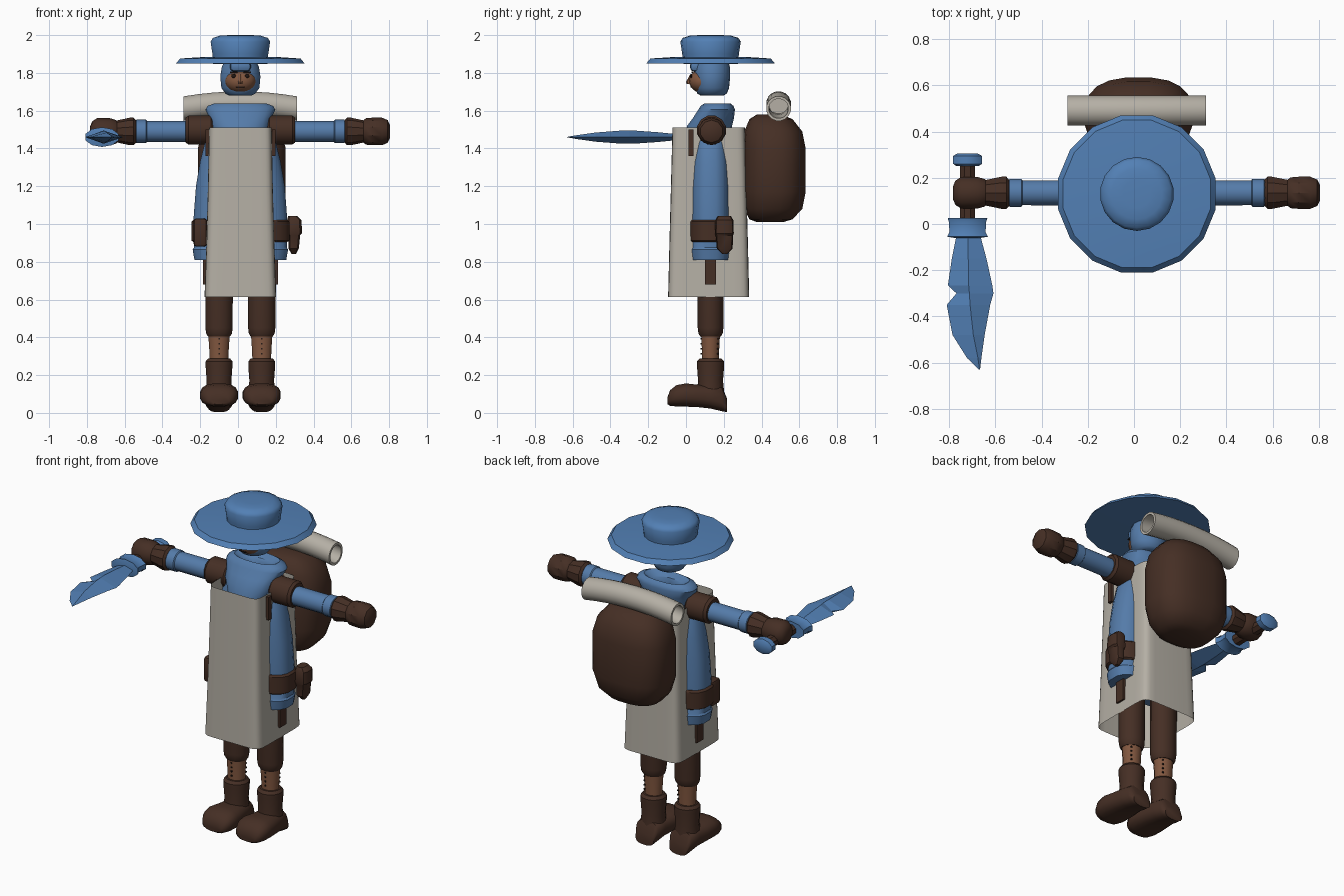
import bpy, bmesh, math
from mathutils import Vector

CX, CY = 0.0125, 0.13   # body axis


def material(name, rgb):
    m = bpy.data.materials.new(name)
    m.diffuse_color = (*rgb, 1)
    return m


BLUE = material("bright blue", (0.085, 0.215, 0.46))
CLOTH = material("tunic blue", (0.09, 0.2, 0.4))
GREY = material("undyed canvas", (0.46, 0.43, 0.375))
LEATHER = material("dark leather", (0.06, 0.028, 0.018))
SKIN = material("brown skin", (0.22, 0.095, 0.05))
DARK = material("near black", (0.018, 0.01, 0.008))


def finish(name, bm, mat, angle=35):
    bmesh.ops.recalc_face_normals(bm, faces=bm.faces)
    me = bpy.data.meshes.new(name)
    bm.to_mesh(me)
    bm.free()
    me.materials.append(mat)
    ob = bpy.data.objects.new(name, me)
    bpy.context.collection.objects.link(ob)
    if angle:
        bpy.ops.object.select_all(action='DESELECT')
        bpy.context.view_layer.objects.active = ob
        ob.select_set(True)
        bpy.ops.object.shade_smooth_by_angle(angle=math.radians(angle))
    return ob


def loft(name, mat, axis, secs, n=16, power=2.0, caps=True, angle=35):
    """Skin rings along an axis; each section is (t, cu, cv, ru, rv)."""
    bm = bmesh.new()
    rings = []
    for t, cu, cv, ru, rv in secs:
        ring = []
        for i in range(n):
            a = 2 * math.pi * (i + 0.5) / n
            c, s = math.cos(a), math.sin(a)
            u = cu + ru * math.copysign(abs(c) ** (2 / power), c)
            v = cv + rv * math.copysign(abs(s) ** (2 / power), s)
            ring.append(bm.verts.new({'x': (t, u, v), 'y': (u, t, v), 'z': (u, v, t)}[axis]))
        rings.append(ring)
    for a, b in zip(rings, rings[1:]):
        for i in range(n):
            j = (i + 1) % n
            bm.faces.new((a[i], a[j], b[j], b[i]))
    if caps:
        bm.faces.new(rings[0])
        bm.faces.new(rings[-1])
    return finish(name, bm, mat, angle)


def upright(name, mat, prof, cx=CX, cy=CY, **kw):
    """Round or oval part on a vertical axis: (z, rx, ry)."""
    return loft(name, mat, 'z', [(z, cx, cy, rx, ry) for z, rx, ry in prof], **kw)


def box(name, mat, lo, hi, bevel=0.0):
    bm = bmesh.new()
    bmesh.ops.create_cube(bm, size=1)
    lo, hi = Vector(lo), Vector(hi)
    for v in bm.verts:
        v.co = (lo + hi) / 2 + v.co * (hi - lo)
    if bevel:
        bmesh.ops.bevel(bm, geom=bm.edges[:], offset=bevel, segments=2, affect='EDGES', profile=0.5)
    return finish(name, bm, mat, 35)


def ball(name, mat, centre, radii, u=14, v=10):
    bm = bmesh.new()
    bmesh.ops.create_uvsphere(bm, u_segments=u, v_segments=v, radius=1)
    for w in bm.verts:
        w.co = Vector(centre) + Vector(w.co[k] * radii[k] for k in range(3))
    return finish(name, bm, mat, 60)


# Hat: wide thin brim and a flared crown
upright("hat_brim", BLUE, [(1.848, 0.1, 0.1), (1.85, 0.347, 0.347), (1.876, 0.325, 0.325),
                           (1.884, 0.2, 0.2), (1.886, 0.1, 0.1)], n=16, angle=30)
upright("hat_crown", BLUE, [(1.87, 0.147, 0.147), (1.9, 0.15, 0.15), (1.965, 0.16, 0.16),
                            (1.985, 0.148, 0.148), (1.997, 0.11, 0.11), (2.0, 0.06, 0.06)], n=18, angle=50)

# Hooded head
upright("hood", CLOTH, [(1.68, 0.06, 0.06), (1.69, 0.08, 0.078), (1.72, 0.102, 0.09), (1.78, 0.108, 0.096),
                        (1.83, 0.1, 0.095), (1.865, 0.085, 0.085)], cy=0.138, n=18, angle=60)
ball("face", SKIN, (CX, 0.09, 1.757), (0.083, 0.074, 0.064), 16, 12)
box("hood_peak", CLOTH, (CX - 0.055, 0.022, 1.808), (CX + 0.055, 0.1, 1.86), 0.018)
loft("nose", SKIN, 'z', [(1.742, CX, 0.018, 0.014, 0.014), (1.752, CX, 0.014, 0.014, 0.014),
                         (1.795, CX, 0.03, 0.006, 0.006)], n=6)
for s in (-1, 1):
    ball("eye", DARK, (CX + s * 0.036, 0.027, 1.784), (0.012, 0.006, 0.011), 8, 6)
    box("brow", DARK, (CX + s * 0.036 - 0.02, 0.028, 1.8), (CX + s * 0.036 + 0.02, 0.037, 1.807))
box("mouth", DARK, (CX - 0.022, 0.024, 1.722), (CX + 0.022, 0.032, 1.727))

# Tunic body, hanging past the tabard at the sides, and its cowl
upright("tunic", CLOTH, [(0.81, 0.245, 0.115), (0.865, 0.255, 0.12), (0.875, 0.248, 0.114), (1.03, 0.25, 0.114),
                         (1.2, 0.237, 0.112), (1.33, 0.215, 0.106), (1.43, 0.19, 0.095), (1.51, 0.15, 0.08)],
        n=20, power=2.8)
loft("cowl", CLOTH, 'z', [(1.46, CX, 0.12, 0.13, 0.13), (1.52, CX, 0.125, 0.158, 0.12),
                          (1.56, CX, 0.145, 0.165, 0.11), (1.605, CX, 0.162, 0.187, 0.098),
                          (1.625, CX, 0.165, 0.175, 0.088), (1.638, CX, 0.166, 0.14, 0.07),
                          (1.61, CX, 0.166, 0.09, 0.045)], n=20, power=2.4, angle=45)

# Canvas tabard: open squared tube
loft("tabard", GREY, 'z', [(1.51, CX, 0.12, 0.166, 0.192), (1.2, CX, 0.12, 0.172, 0.2),
                           (0.9, CX, 0.12, 0.18, 0.208), (0.613, CX, 0.12, 0.19, 0.215)],
     n=28, power=9, caps=False, angle=60)

# Belt, pouches and hanging straps
upright("belt", LEATHER, [(0.905, 0.25, 0.118), (0.912, 0.262, 0.124), (1.012, 0.262, 0.124), (1.022, 0.25, 0.118)],
        n=20, power=2.8)
loft("right_pouch", LEATHER, 'z', [(0.84, 0.295, 0.205, 0.012, 0.012), (0.87, 0.295, 0.205, 0.028, 0.042),
                                   (0.94, 0.298, 0.203, 0.032, 0.046), (0.95, 0.298, 0.203, 0.042, 0.05),
                                   (1.02, 0.298, 0.203, 0.04, 0.048), (1.042, 0.29, 0.203, 0.025, 0.035)],
     n=10, power=3)
box("left_pouch", LEATHER, (-0.235, 0.0, 0.88), (-0.165, 0.09, 1.03), 0.015)
for s in (-1, 1):
    box("hanging_strap", LEATHER, (CX + s * 0.19 - 0.009, 0.1, 0.68), (CX + s * 0.19 + 0.009, 0.16, 0.84))
    box("shoulder_strap", LEATHER, (CX + s * 0.176 - 0.009, 0.012, 1.36), (CX + s * 0.176 + 0.009, 0.04, 1.5))

# Backpack and bedroll
loft("backpack", LEATHER, 'z', [(1.01, 0.02, 0.445, 0.1, 0.07), (1.025, 0.02, 0.45, 0.155, 0.115),
                                (1.08, 0.02, 0.462, 0.205, 0.155), (1.17, 0.02, 0.467, 0.235, 0.168),
                                (1.4, 0.02, 0.467, 0.235, 0.168), (1.49, 0.02, 0.462, 0.21, 0.155),
                                (1.555, 0.02, 0.45, 0.155, 0.115), (1.58, 0.02, 0.44, 0.09, 0.065)],
     n=20, power=2.6, angle=60)
roll = [(CX + 0.3 * k / 4, 0.49, 1.637 - 0.026 * (k / 4) ** 2, 0.066, 0.066) for k in range(-4, 5)]
inner = [(t, a, b, 0.052, 0.052) for t, a, b, _, _ in roll]
loft("bedroll", GREY, 'x', inner[3::-1] + roll + inner[:4:-1], n=16)

# Arms: mirrored sleeves, shoulder cuffs and gauntlets
for s in (-1, 1):
    def limb(name, mat, prof, n=14, z=1.49):
        loft(name, mat, 'x', [(CX + s * x, 0.135, z, r, r) for x, r in prof], n=n)
    limb("sleeve", CLOTH, [(0.1, 0.056), (0.6, 0.055)])
    limb("sleeve_band", CLOTH, [(0.495, 0.056), (0.5, 0.062), (0.55, 0.062), (0.555, 0.056)])
    limb("shoulder_cuff", LEATHER, [(0.145, 0.07), (0.155, 0.079), (0.275, 0.079), (0.29, 0.068)], 12, 1.497)
    limb("gauntlet", LEATHER, [(0.553, 0.06), (0.565, 0.073), (0.585, 0.073), (0.655, 0.058), (0.68, 0.055)], 10)
    if s > 0:
        limb("fist", LEATHER, [(0.64, 0.05), (0.665, 0.07), (0.7, 0.073), (0.75, 0.073), (0.78, 0.06), (0.792, 0.035)], 10)
    else:
        limb("sword_fist", LEATHER, [(0.64, 0.05), (0.66, 0.063), (0.69, 0.072), (0.76, 0.072), (0.785, 0.055), (0.795, 0.03)], 10, 1.488)

# Sword: pommel, grip, guard
SX, SZ = -0.72, 1.46


def hilt(name, mat, prof, n):
    loft(name, mat, 'y', [(y, SX, SZ, rx, rz) for y, rx, rz in prof], n=n)


hilt("sword_grip", LEATHER, [(0.26, 0.036, 0.034), (0.0, 0.036, 0.034)], 8)
hilt("sword_pommel", BLUE, [(0.305, 0.045, 0.03), (0.295, 0.065, 0.045), (0.26, 0.065, 0.045), (0.25, 0.05, 0.035)], 10)
hilt("sword_guard", BLUE, [(0.025, 0.09, 0.05), (0.01, 0.085, 0.045), (-0.035, 0.082, 0.045), (-0.055, 0.093, 0.052),
                           (-0.06, 0.06, 0.035)], 10)

# Notched blade: (y, left edge, ridge, right edge, half thickness)
bm = bmesh.new()
rows = []
for y, l, m, r, h in [(-0.05, -0.768, -0.718, -0.665, 0.016), (-0.15, -0.788, -0.717, -0.638, 0.026),
                      (-0.265, -0.805, -0.715, -0.613, 0.034), (-0.3, -0.768, -0.712, -0.608, 0.035),
                      (-0.35, -0.81, -0.709, -0.622, 0.034), (-0.48, -0.785, -0.695, -0.646, 0.024),
                      (-0.58, -0.722, -0.675, -0.66, 0.01), (-0.63, -0.67, -0.668, -0.666, 0.001)]:
    rows.append([bm.verts.new(p) for p in ((l, y, SZ), (m, y, SZ + h), (r, y, SZ), (m, y, SZ - h))])
for a, b in zip(rows, rows[1:]):
    for i in range(4):
        bm.faces.new((a[i], a[(i + 1) % 4], b[(i + 1) % 4], b[i]))
bm.faces.new(rows[0])
bm.faces.new(rows[-1])
finish("sword_blade", bm, BLUE, 0)

# Legs and boots
for s in (-1, 1):
    x = CX + s * 0.113
    upright("trouser_leg", LEATHER, [(0.405, 0.06, 0.055), (0.42, 0.07, 0.064), (0.45, 0.074, 0.068), (0.9, 0.076, 0.07)], x, n=14)
    upright("shin", SKIN, [(0.25, 0.05, 0.046), (0.33, 0.053, 0.047), (0.42, 0.059, 0.052)], x, n=12)
    upright("boot_shaft", LEATHER, [(0.08, 0.075, 0.075), (0.17, 0.067, 0.066), (0.25, 0.073, 0.072), (0.272, 0.073, 0.072),
                                    (0.288, 0.06, 0.058)], x, n=14)
    foot = [(-0.097, 0.055, 0.045, 0.085), (-0.085, 0.08, 0.037, 0.12), (-0.05, 0.098, 0.033, 0.148),
            (0.0, 0.102, 0.032, 0.157), (0.06, 0.095, 0.03, 0.15), (0.13, 0.082, 0.022, 0.15),
            (0.19, 0.075, 0.008, 0.14), (0.218, 0.06, 0.003, 0.075)]
    loft("boot_foot", LEATHER, 'y', [(y, x, (a + b) / 2, w, (b - a) / 2) for y, w, a, b in foot],
         n=16, power=2.6, angle=50)
    for k in range(4):
        # lacing holes down the shin
        box("lace", DARK, (x - 0.004, 0.078, 0.31 + k * 0.026), (x + 0.004, 0.086, 0.318 + k * 0.026))
        box("lace", DARK, (x + 0.03, 0.164, 0.31 + k * 0.026), (x + 0.038, 0.173, 0.318 + k * 0.026))
